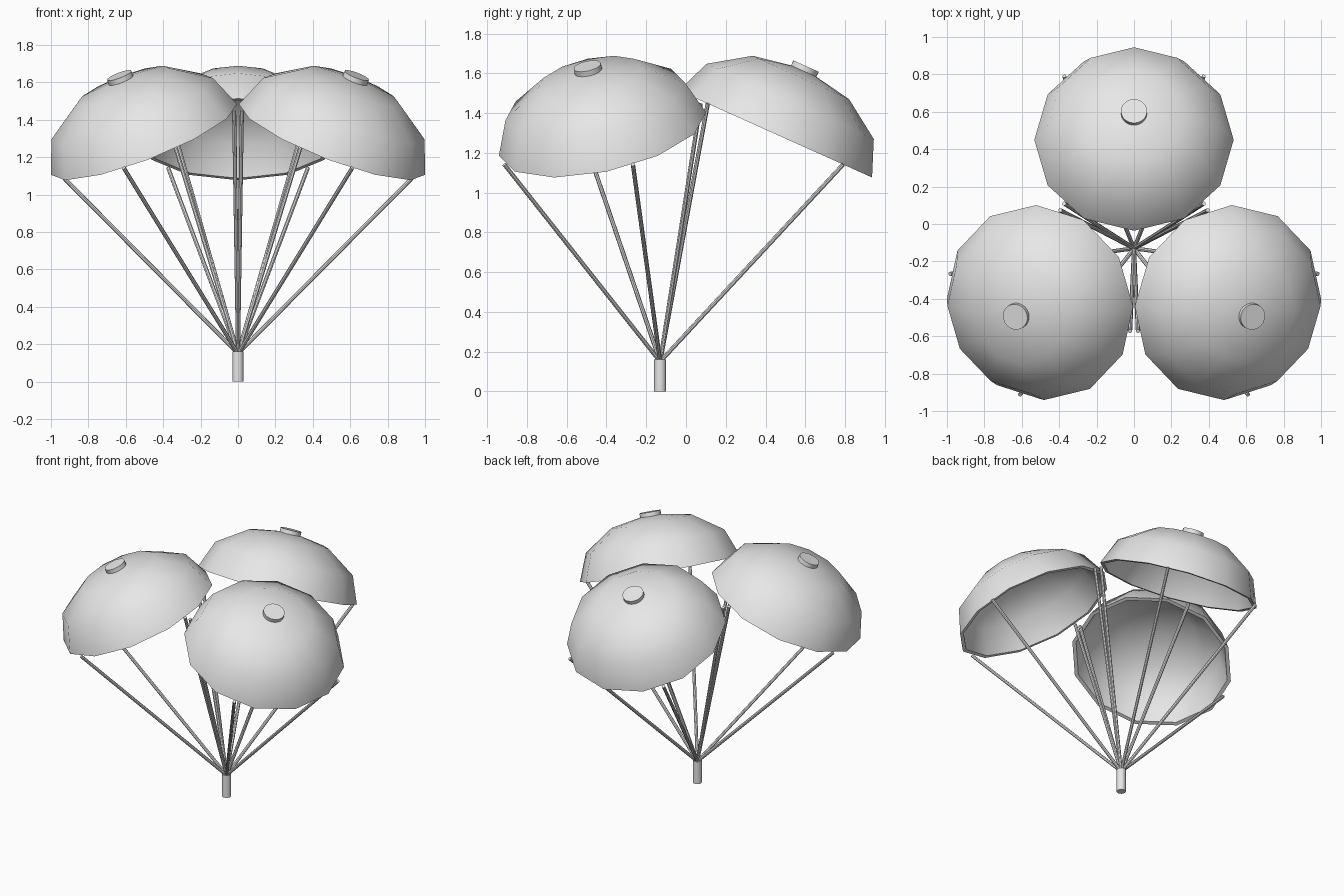
import bpy, bmesh
from math import sin, cos, pi, radians
from mathutils import Matrix, Vector

if "Cube" in bpy.data.objects:
    bpy.data.objects.remove(bpy.data.objects["Cube"])

gray = bpy.data.materials.new("plain_gray")
gray.use_nodes = True
colour = (0.8, 0.8, 0.8, 1)
gray.diffuse_color = colour
gray.node_tree.nodes["Principled BSDF"].inputs["Base Color"].default_value = colour

HUB = Vector((0, -0.13, 0))      # axis shared by the three canopies
RADIUS, HEIGHT = 0.533, 0.36     # canopy size
WALL = 0.025
SIDES = 12


def finish(name, bm):
    bmesh.ops.recalc_face_normals(bm, faces=bm.faces)
    mesh = bpy.data.meshes.new(name)
    bm.to_mesh(mesh)
    bm.free()
    mesh.materials.append(gray)
    obj = bpy.data.objects.new(name, mesh)
    bpy.context.collection.objects.link(obj)
    bpy.ops.object.select_all(action='DESELECT')
    obj.select_set(True)
    bpy.context.view_layer.objects.active = obj
    bpy.ops.object.shade_smooth_by_angle(angle=radians(40))
    return obj


def rod(name, a, b, radius, sides):
    """Capped cylinder between two points."""
    a, b = Vector(a), Vector(b)
    turn = (b - a).to_track_quat('Z', 'Y').to_matrix().to_4x4()
    bm = bmesh.new()
    bmesh.ops.create_cone(bm, cap_ends=True, segments=sides, radius1=radius,
                          radius2=radius, depth=(b - a).length,
                          matrix=Matrix.Translation((a + b) / 2) @ turn)
    return finish(name, bm)


def dome(name, place):
    """Hollow flattened half sphere with a flat rim."""
    steps = [i * pi / 6 for i in range(4)]
    outer = [(RADIUS * cos(t), HEIGHT * sin(t)) for t in steps]
    inner = [((RADIUS - WALL) * cos(t), (HEIGHT - WALL) * sin(t)) for t in steps]
    profile = outer[::-1] + inner
    bm = bmesh.new()
    verts = [bm.verts.new((r, 0, z)) for r, z in profile]
    edges = [bm.edges.new(pair) for pair in zip(verts, verts[1:])]
    bmesh.ops.spin(bm, geom=verts + edges, axis=(0, 0, 1), cent=(0, 0, 0),
                   angle=2 * pi, steps=SIDES)
    bmesh.ops.remove_doubles(bm, verts=bm.verts, dist=0.0005)
    bm.transform(place)
    return finish(name, bm)


# Payload cylinder under the cords
rod("payload", HUB, HUB + Vector((0, 0, 0.16)), 0.03, 16)
knot = HUB + Vector((0, 0, 0.15))

# Three outward-tilted canopies, each with a vent cap and four cords
for label, turn in (("back", 0), ("right", 120), ("left", 240)):
    place = (Matrix.Translation(HUB) @ Matrix.Rotation(radians(turn), 4, 'Z')
             @ Matrix.Translation((0, 0.58, 1.295))
             @ Matrix.Rotation(radians(-24.2), 4, 'X'))
    dome(label + "_canopy", place)
    rod(label + "_vent_cap", place @ Vector((0, 0, HEIGHT - 0.02)),
        place @ Vector((0, 0, HEIGHT + 0.015)), 0.07, 20)
    for i in range(4):
        a = pi / 4 + i * pi / 2
        end = place @ Vector((0.528 * cos(a), 0.528 * sin(a), 0))
        rod(f"{label}_cord_{i + 1}", knot, end, 0.011, 8)
